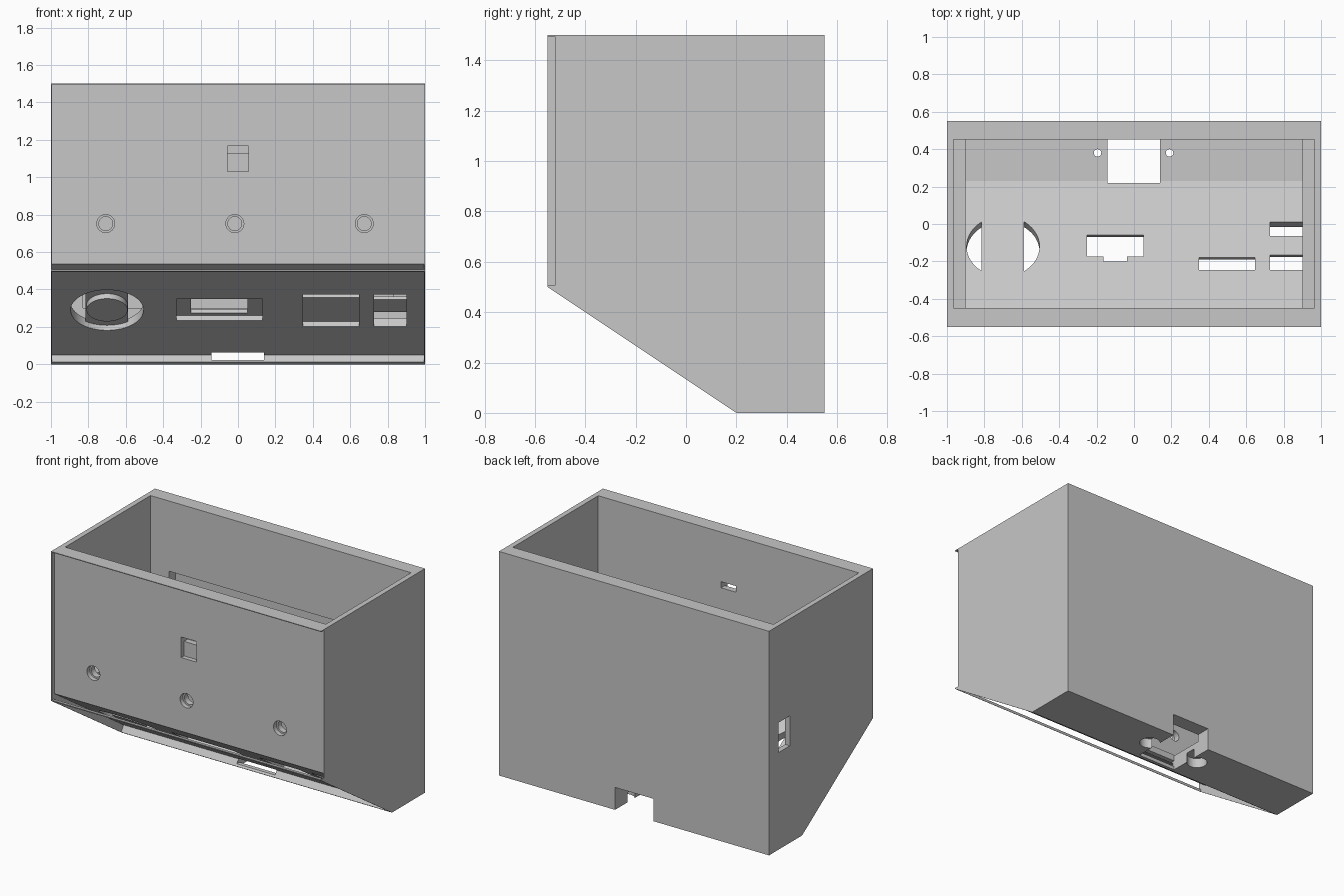
import bpy, bmesh, math
from mathutils import Matrix, Vector

if "Cube" in bpy.data.objects:
    bpy.data.objects.remove(bpy.data.objects["Cube"])

grey = bpy.data.materials.new("plain_grey")
grey.diffuse_color = (0.57, 0.57, 0.57, 1)
grey.use_nodes = True
grey.node_tree.nodes["Principled BSDF"].inputs["Base Color"].default_value = grey.diffuse_color


def obj_from(bm, name):
    bmesh.ops.recalc_face_normals(bm, faces=bm.faces[:])
    me = bpy.data.meshes.new(name)
    bm.to_mesh(me)
    bm.free()
    ob = bpy.data.objects.new(name, me)
    bpy.context.collection.objects.link(ob)
    me.materials.append(grey)
    return ob


def prism(name, yz, x0, x1):
    """Extrude a side profile along x."""
    bm = bmesh.new()
    f = bm.faces.new([bm.verts.new((x0, y, z)) for y, z in yz])
    r = bmesh.ops.extrude_face_region(bm, geom=[f])
    bmesh.ops.translate(bm, vec=(x1 - x0, 0, 0),
                        verts=[v for v in r["geom"] if isinstance(v, bmesh.types.BMVert)])
    return obj_from(bm, name)


def box(name, x, y, z, m=Matrix()):
    bm = bmesh.new()
    bmesh.ops.create_cube(bm, size=1)
    for v in bm.verts:
        v.co = m @ Vector([(a + b) / 2 + c * (b - a) for c, (a, b) in zip(v.co, (x, y, z))])
    return obj_from(bm, name)


def cyl(name, r, c, depth, m=Matrix()):
    """Cylinder along local z, from c upwards."""
    bm = bmesh.new()
    bmesh.ops.create_cone(bm, cap_ends=True, segments=48, radius1=r, radius2=r, depth=depth)
    bm.transform(m @ Matrix.Translation(Vector(c) + Vector((0, 0, depth / 2))))
    return obj_from(bm, name)


def boolean(ob, tool, op="DIFFERENCE"):
    mod = ob.modifiers.new("cut", "BOOLEAN")
    mod.object, mod.operation, mod.solver = tool, op, "EXACT"
    bpy.context.view_layer.objects.active = ob
    bpy.ops.object.modifier_apply(modifier=mod.name)
    bpy.data.objects.remove(tool)


# Outer shell
shell = prism("enclosure", [(-.55, .5), (.2, 0), (.55, 0), (.55, 1.5), (-.55, 1.5)], -1, 1)

# Inside space, with a ledge on both side walls
boolean(shell, prism("inner_space", [(-.45, 1.6), (.453, 1.6), (.453, .1), (.23, .1),
                                     (-.45, .553)], -.9, .9))
boolean(shell, box("upper_space", (-.965, .965), (-.45, .453), (.58, 1.6)))

# Recessed front inside a thin rim, open at the right edge
boolean(shell, box("front_recess", (-.994, 1.1), (-.6, -.52), (.506, 1.495)))

# Recessed slope between thin cheeks and lips
boolean(shell, prism("slope_recess", [(.21, .05), (.171, -.008), (-.553, .474), (-.54, .4933),
                                      (-.532, .506), (-.532, .545)], -.994, .994))

# Shallow panel pocket inside the back wall
boolean(shell, box("back_pocket", (-.83, .83), (.4, .525), (.3, 1.03)))

# Local frame on the sloped floor: y runs along the slope, z is its inner normal
ang = -math.atan2(.5, .75)
slope = Matrix.Translation((0, 0, .2533)) @ Matrix.Rotation(ang, 4, "X")
K = math.cos(ang)
OUT, MID = -.09, -.02


def slope_box(x, y, z):
    boolean(shell, box("slope_cut", x, (y[0] / K, y[1] / K), z, slope))


# Round opening crossed by a sunken bar that carries a round boss
ring = cyl("ring", .195, (-.7, -.12 / K, OUT), .2, slope)
boolean(ring, box("bar", (-.815, -.588), (-.6, .3), (MID, .3), slope))
boolean(ring, cyl("boss", .11, (-.7, -.12 / K, -.052), .1, slope))
boolean(shell, ring)

# Display opening
slope_box((-.33, .13), (-.21, -.036), (OUT, MID))
slope_box((-.25, .05), (-.175, -.058), (OUT, .05))
slope_box((-.163, -.038), (-.2, -.1), (OUT, .05))

# Card slot and paired ports
slope_box((.347, .647), (-.246, .01), (OUT, MID))
slope_box((.347, .647), (-.246, -.18), (OUT, .05))
slope_box((.727, .9), (-.246, .012), (OUT, MID))
slope_box((.727, .9), (-.246, -.165), (OUT, .05))
slope_box((.727, .9), (-.065, .012), (OUT, .05))

# Front window and stepped button holes
boolean(shell, box("window_pocket", (-.057, .055), (-.6, -.49), (1.03, 1.168)))
boolean(shell, box("window_hole", (-.057, .055), (-.6, -.4), (1.127, 1.168)))
to_back = Matrix.Rotation(-math.pi / 2, 4, "X")  # local z to +y, local y to -z
for x in (-.707, -.017, .675):
    boolean(shell, cyl("button_step", .048, (x, -.752, -.6), .11, to_back))
    boolean(shell, cyl("button_hole", .037, (x, -.752, -.6), .2, to_back))

# Side window in the left wall
boolean(shell, box("side_window", (-1.1, -.8), (.33, .45), (.65, .85)))

# Cable notch at the back, its low front mouth, and two screw holes
boolean(shell, box("notch", (-.143, .14), (.22, .7), (-.1, .15)))
boolean(shell, box("notch_mouth", (-.143, .14), (.15, .3), (.024, .064)))
for x in (-.195, .19):
    boolean(shell, cyl("screw_seat", .063, (x, .38, -.1), .165))
    boolean(shell, cyl("screw_hole", .02, (x, .38, -.1), .3))

shell.data.materials.clear()
shell.data.materials.append(grey)
for p in shell.data.polygons:
    p.material_index = 0
bpy.ops.object.select_all(action="DESELECT")
shell.select_set(True)
bpy.context.view_layer.objects.active = shell
bpy.ops.object.shade_smooth_by_angle(angle=math.radians(30))
